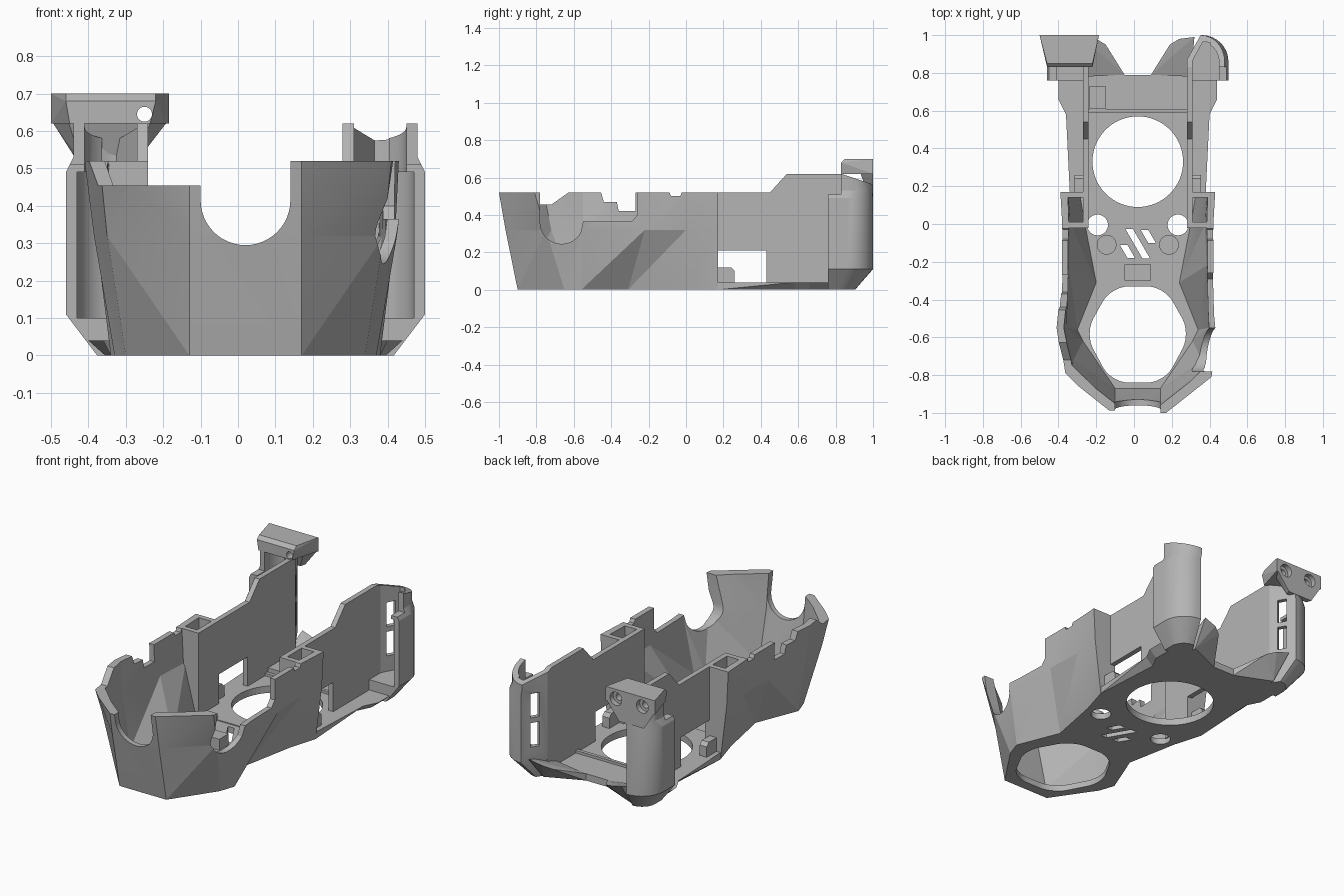
import bpy, bmesh, math
from mathutils import Vector

cube = bpy.data.objects.get("Cube")
if cube:
    bpy.data.objects.remove(cube)

grey = bpy.data.materials.new("plain grey")
grey.use_nodes = True
grey.diffuse_color = (0.46, 0.46, 0.46, 1)
grey.node_tree.nodes["Principled BSDF"].inputs["Base Color"].default_value = (0.46, 0.46, 0.46, 1)
CX = 0.02  # symmetry plane of the chassis


def finish(name, bm):
    bmesh.ops.recalc_face_normals(bm, faces=bm.faces)
    mesh = bpy.data.meshes.new(name)
    bm.to_mesh(mesh)
    bm.free()
    mesh.materials.append(grey)
    ob = bpy.data.objects.new(name, mesh)
    bpy.context.collection.objects.link(ob)
    return ob


def loft(name, rings, round_edges=0.0):
    """Closed solid through rings that have equal point counts."""
    bm = bmesh.new()
    loops = [[bm.verts.new(p) for p in ring] for ring in rings]
    n = len(loops[0])
    for a, b in zip(loops, loops[1:]):
        for i in range(n):
            j = (i + 1) % n
            if round_edges:
                bm.faces.new((a[i], a[j], b[j], b[i]))
            elif i < n / 2:  # diagonals mirror between the two halves
                bm.faces.new((a[i], a[j], b[j]))
                bm.faces.new((a[i], b[j], b[i]))
            else:
                bm.faces.new((a[i], a[j], b[i]))
                bm.faces.new((a[j], b[j], b[i]))
    bm.faces.new(loops[0])
    bm.faces.new(loops[-1])
    if round_edges:
        uprights = [bm.edges.get(pair) for pair in zip(loops[0], loops[-1])]
        bmesh.ops.bevel(bm, geom=uprights, offset=round_edges, segments=6,
                        profile=0.5, affect='EDGES')
    bmesh.ops.triangulate(bm, faces=bm.faces)
    return finish(name, bm)


def prism(name, pts, axis, lo, hi, round_edges=0.0):
    place = {'x': lambda p, t: (t, p[0], p[1]),
             'y': lambda p, t: (p[0], t, p[1]),
             'z': lambda p, t: (p[0], p[1], t)}[axis]
    return loft(name, [[place(p, t) for p in pts] for t in (lo, hi)], round_edges)


def box(name, x, y, z):
    return prism(name, [(x[0], y[0]), (x[1], y[0]), (x[1], y[1]), (x[0], y[1])], 'z', *z)


def disc(cx, cy, r, n=40, start=0.0, end=2 * math.pi):
    return [(cx + r * math.cos(start + (end - start) * i / n),
             cy + r * math.sin(start + (end - start) * i / n)) for i in range(n)]


def hull(name, pts):
    bm = bmesh.new()
    for p in pts:
        bm.verts.new(p)
    bmesh.ops.convex_hull(bm, input=bm.verts)
    return finish(name, bm)


def both(half):
    """Mirror a half outline across the symmetry plane."""
    return [(CX + x, y) for x, y in half] + [(CX - x, y) for x, y in reversed(half)]


def at(pts, z):
    return [(x, y, z) for x, y in pts]


def slant(c, along, across):
    """Corners of a parallelogram given by its centre and two half vectors."""
    c, u, v = Vector(c), Vector(along), Vector(across)
    return [c - u - v, c - u + v, c + u + v, c + u - v]


def cut(ob, cutters):
    for c in cutters:
        c.hide_render = True
        m = ob.modifiers.new("cut", 'BOOLEAN')
        m.operation, m.solver, m.object = 'DIFFERENCE', 'EXACT', c
    bpy.context.view_layer.update()
    mesh = bpy.data.meshes.new_from_object(
        ob.evaluated_get(bpy.context.evaluated_depsgraph_get()))
    ob.modifiers.clear()
    ob.data = mesh


def drop(cutters):
    for c in cutters:
        bpy.data.objects.remove(c)


def smooth(ob, degrees):
    bpy.ops.object.select_all(action='DESELECT')
    ob.select_set(True)
    bpy.context.view_layer.objects.active = ob
    bpy.ops.object.shade_smooth_by_angle(angle=math.radians(degrees))


# Openings shared by the bowl bottom and the floor
holes = [
    prism("front_hole", both([(.14, -.84), (.28, -.58), (.14, -.33)]), 'z', -.1, .3, .09),
    prism("round_hole", disc(CX, .33, .24, 64), 'z', -.1, .3)]
for s in (-1, 1):
    holes.append(prism("screw_hole", disc(CX + s * .213, -.005, .055), 'z', -.1, .3))
for sx, sy, half in ((.075, -.065, .04), (.02, -.105, .09), (-.035, -.145, .04)):
    holes.append(prism("vent", slant((sx, sy), (.5 * half, -.86 * half), (.02, 0)),
                       'z', -.1, .3))

# Faceted front bowl, with a waist behind the front opening
low = [(.15, -.90), (.32, -.65), (.35, -.56), (.25, -.31), (.31, 0), (.36, .17)]
mid = [(.15, -.965), (.37, -.75), (.405, -.55), (.395, -.22), (.385, 0), (.40, .17)]
top = [(.15, -1.0), (.39, -.81), (.43, -.55), (.40, -.25), (.40, 0), (.41, .17)]


def inset(ring):
    out = [(x - .03, y + (.03 if y < -.6 else 0)) for x, y in ring]
    out[-1] = (out[-1][0], .3)
    return both(out)


bowl = loft("front_bowl", [at(both(low), 0), at(both(mid), .32), at(both(top), .52)])
cavity = loft("bowl_cavity", [at(inset(low), .035), at(inset(mid), .32), at(inset(top), .62)])
left_rim = [(-.78, .7), (-.78, .36)] + disc(-.665, .36, .115, 16, math.pi, 1.9 * math.pi) \
    + [(-.55, .365), (-.29, .365), (-.26, .40), (-.26, .7)]
right_rim = [(-1.1, .7), (-1.1, .455), (-.72, .455), (-.60, .54), (-.46, .54), (-.44, .47),
             (-.37, .47), (-.36, .42), (-.27, .42), (-.27, .7)]
dip = [(-.12, .6), (-.08, .50), (-.03, .50), (0, .6)]
rim_cuts = [
    prism("left_rim_cut", left_rim, 'x', .25, .7),
    prism("right_rim_cut", right_rim, 'x', -.7, -.1),
    prism("rim_dip_cut", dip, 'x', -.7, .7),
    prism("front_arch_cut", [(CX + .12, .8), (CX - .12, .8)]
          + disc(CX, .415, .12, 24, math.pi, 2 * math.pi) + [(CX + .12, .415)],
          'y', -1.2, -.75)]
cut(bowl, [cavity] + rim_cuts + holes)
drop([cavity] + rim_cuts)
smooth(bowl, 14)

# Flat floor with a chamfered lower edge
edge = [(.30, .0), (.36, .17), (.38, .58), (.42, .66), (.42, .80), (.07, .79)]
under = [(x - .045 if x > .36 else x, y) for x, y in edge]
floor = loft("floor_plate", [at(both(under), 0), at(both(edge), .04)])
cut(floor, holes)
drop(holes)
box("floor_rib", (-.24, .28), (.59, .61), (.03, .055))
box("cable_block", (-.235, -.15), (.61, .73), (.03, .08))
box("centre_block", (-.05, .09), (-.30, -.215), (.0, .10))

# Tall side walls, compartments, posts and rear pods on each side
wall_side = [(0, .03), (0, .52), (.45, .52), (.54, .62), (.87, .62), (.87, .03)]
corner = disc(.34, .86, .14, 8, math.pi / 2, 0)
plan = [(.26, .76), (.26, .87)] + corner + [(.48, .86), (.48, .76)]
hollow = [(.29, .60), (.29, .865)] + disc(.345, .86, .105, 8, math.pi / 2, 0) \
    + [(.45, .86), (.45, .60)]
foot = [(.26 + (x - .26) * .62, .76 + (y - .76) * .6) for x, y in plan]
collar = [(.26 + (x - .26) * .91, y) for x, y in plan]

for s, side in ((1, "left"), (-1, "right")):
    def X(x):
        return CX + s * x

    def part(n):
        return side + "_" + n

    def span(a, b):
        return sorted((X(a), X(b)))

    wall = prism(part("side_wall"), wall_side, 'x', *span(.26, .29))
    window = box("window_cut", span(.2, .4), (.17, .43), (.04, .21))
    # The top of the pod falls away towards the back
    slope = prism("slope_cut", [(.83, .62), (1.1, .53), (1.1, .9), (.83, .9)],
                  'x', *span(.1, .7))
    cut(wall, [window, slope])
    drop([window])

    # Pocket walls follow the slope of the bowl side
    for label, y, foot_x in (("pocket_front", -.02, .29), ("pocket_back", .14, .34)):
        prism(part(label), [(X(.26), .03), (X(foot_x), .03), (X(.37), .32),
                            (X(.39), .52), (X(.26), .52)], 'y', y, y + .03)
    prism(part("post"), [(.17, .03), (.26, .03), (.26, .10), (.24, .12), (.17, .12)],
          'x', *span(.29, .335))
    prism(part("grommet"), disc(X(.165), -.11, .052), 'z', .02, .06)

    # Rounded rear pod, hollow, open to the front, with a slotted slanting inner panel
    def ring(pts, z):
        return at([(X(x), y) for x, y in pts], z)

    pod = loft(part("rear_pod"), [ring(foot, 0), ring(plan, .11), ring(plan, .49),
                                  ring(collar, .53), ring(collar, .62)])
    cutters = [loft("pod_hollow", [ring(hollow, .10), ring(hollow, .49)]),
               loft("pod_upper_hollow", [
                   ring([(x if x < .4 else x - .02, y) for x, y in hollow], z)
                   for z in (.48, .8)]),
               box("pod_step", span(.2, .6), (.5, .83), (.51, .8)), slope]
    for z in (.19, .36):
        cutters.append(prism("pod_slot", [(X(x), y) for x, y in slant(
            (.30, .93), (.014, .022), (.05, -.03))], 'z', z, z + .14))
    cut(pod, cutters)
    drop(cutters)
    smooth(pod, 25)

    # Sloping claw between the floor and the pod
    hull(part("claw"), [(X(x), y, z) for x, y, z in (
        (.07, .79, 0), (.28, .78, 0), (.28, .88, 0), (.07, .79, .04), (.28, .78, .06),
        (.17, .95, .10), (.22, .98, .12), (.30, .99, .14))])

# Flared head on the right pod, with two countersunk holes in the back
head = hull("pod_head", [(x, y, z) for x, y, z in (
    (-.50, 1, .70), (-.185, 1, .70), (-.50, 1, .62), (-.185, 1, .62),
    (-.46, .85, .70), (-.22, .85, .70), (-.45, .83, .62), (-.235, .83, .62),
    (-.46, .83, .68), (-.22, .83, .68))])
neck = hull("pod_neck", [(x, y, z) for x, y, z in (
    (-.50, 1, .63), (-.185, 1, .63), (-.455, .93, .63), (-.23, .93, .63),
    (-.43, 1, .52), (-.27, 1, .52), (-.42, .97, .52), (-.28, .97, .52))])
bores = []
for x, front in ((-.42, .9), (-.25, .7)):
    bores.append(prism("bore", disc(x, .645, .02, 24), 'y', front, 1.1))
    bores.append(prism("countersink", disc(x, .645, .038, 24), 'y', .97, 1.1))
cut(head, bores)
cut(neck, bores)
drop(bores)
